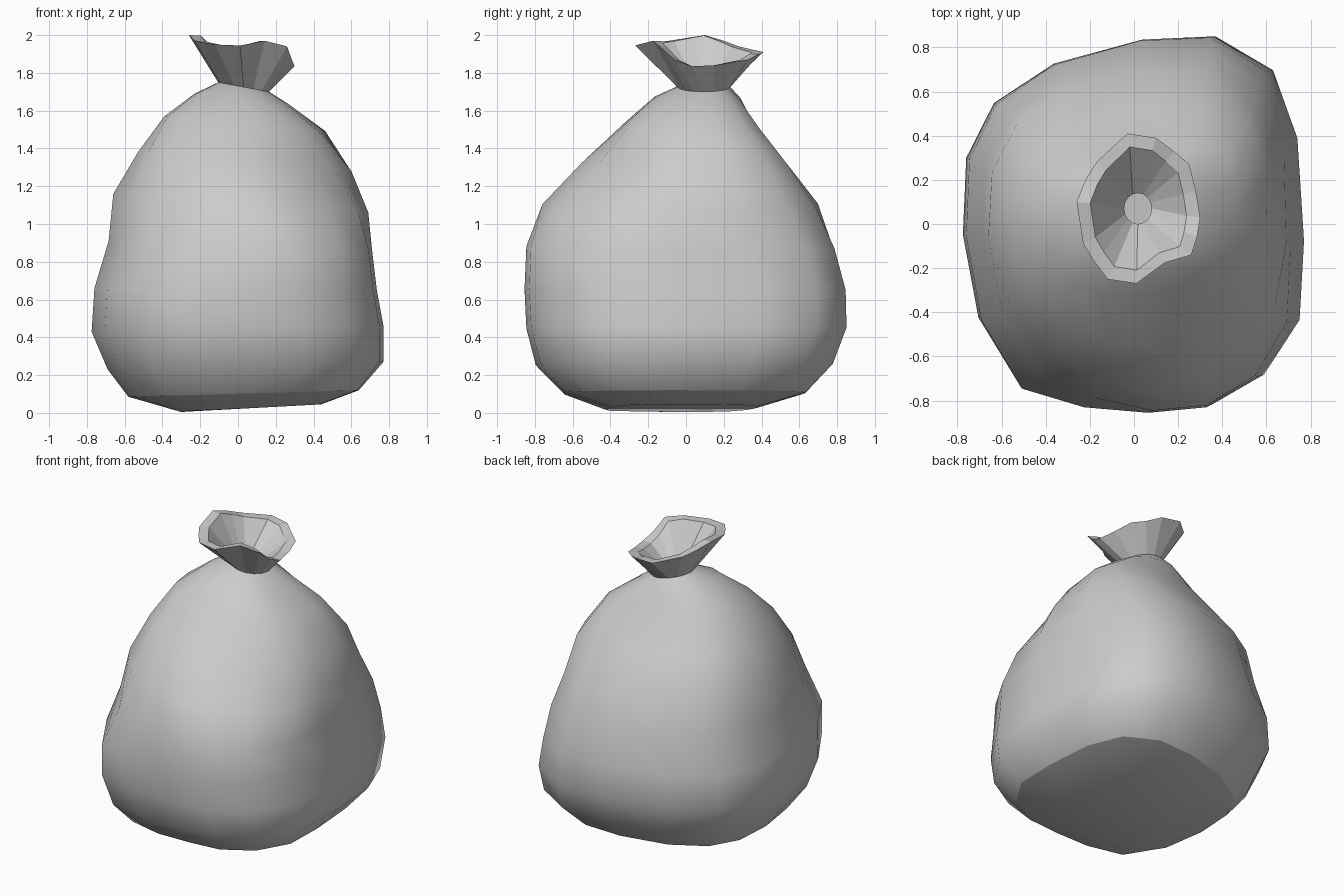
import bpy, bmesh
from math import sin, cos, pi, radians

if "Cube" in bpy.data.objects:
    bpy.data.objects.remove(bpy.data.objects["Cube"])

N = 16
# plan outline of the sack, clockwise from the back
OUTLINE = [(.04, .84), (.37, .855), (.63, .70), (.74, .39), (.77, -.08), (.75, -.44), (.59, -.69), (.35, -.83),
           (.08, -.855), (-.22, -.83), (-.51, -.745), (-.7, -.43), (-.77, -.05), (-.755, .3), (-.63, .55), (-.36, .73)]
# body rings: left x, right x, front y, back y, left z, right z, roundness
RINGS = [(-.30, .44, -.40, .38, .005, .045, .1),
         (-.58, .64, -.65, .64, .085, .12, .1),
         (-.69, .77, -.795, .78, .23, .27, .05),
         (-.775, .77, -.845, .85, .43, .46, 0),
         (-.76, .735, -.855, .845, .66, .65, 0),
         (-.685, .71, -.845, .79, .91, .86, 0),
         (-.66, .69, -.76, .71, 1.16, 1.06, .1),
         (-.53, .60, -.55, .53, 1.38, 1.28, .3),
         (-.39, .44, -.32, .36, 1.57, 1.49, .6),
         (-.23, .26, -.17, .29, 1.69, 1.64, 1),
         (-.105, .165, -.045, .235, 1.75, 1.70, 1)]
# dents and bulges by ring: back right, front right, front left corner
CORNERS = {0: (1, 1, 1.2), 1: (1, 1.03, 1.04), 2: (1, 1, 1.02), 5: (.99, 1, .93), 6: (.96, .92, .90),
           7: (1.08, .82, .99), 8: (1.2, 1.02, 1.08), 9: (1.1, 1.05, 1.1)}
# flared rim of the tied mouth
RIM = [(.1, .39, 1.90), (.18, .33, 1.87), (.25, .27, 1.86), (.28, .15, 1.84), (.30, .03, 1.835),
       (.285, -.06, 1.87), (.26, -.14, 1.94), (.14, -.175, 1.97), (.01, -.27, 1.945), (-.12, -.25, 1.95),
       (-.18, -.17, 1.96), (-.23, -.09, 1.97), (-.26, .1, 2.0), (-.22, .2, 1.97), (-.17, .28, 1.94),
       (-.03, .41, 1.91)]


def body_ring(xl, xr, yf, yb, zl, zr, t, corners=(1, 1, 1)):
    scale = [1] * N
    for c, k in zip((2, 6, 10), corners):
        scale[c] = k
        scale[c - 1] = scale[c + 1] = 1 + (k - 1) * .6
    pts = []
    for i, (ox, oy) in enumerate(OUTLINE):
        a = 2 * pi * i / N
        u = ox / .77 * (1 - t) + sin(a) * t
        v = oy / .855 * (1 - t) + cos(a) * t
        x = (xl + xr) / 2 + u * (xr - xl) / 2 * scale[i]
        y = (yf + yb) / 2 + v * (yb - yf) / 2 * scale[i]
        pts.append((x, y, (zl + zr) / 2 + u * (zr - zl) / 2))
    return pts


rings = [body_ring(*r, CORNERS.get(n, (1, 1, 1))) for n, r in enumerate(RINGS)]
rings.append(RIM)
# inner lip, inner throat and floor of the throat
rings.append([(.02 + (x - .02) * .78, .07 + (y - .07) * .82, z - .002) for x, y, z in RIM])
rings.append(body_ring(-.045, .08, .0, .14, 1.75, 1.72, 1))
rings.append(body_ring(-.045, .08, .0, .14, 1.62, 1.60, 1))

# loft the rings into one closed skin
bm = bmesh.new()
loops = [[bm.verts.new(p) for p in r] for r in rings]
flat = []
for j in range(len(loops) - 1):
    for i in range(N):
        k = (i + 1) % N
        f = bm.faces.new((loops[j][i], loops[j][k], loops[j + 1][k], loops[j + 1][i]))
        if j >= len(RINGS) - 1:
            flat.append(f)
bm.faces.new(loops[0])
flat.append(bm.faces.new(loops[-1]))
# crisp edge around the base
for i in range(N):
    bm.edges.get((loops[1][i], loops[1][(i + 1) % N])).smooth = False
bmesh.ops.recalc_face_normals(bm, faces=bm.faces)
bm.faces.index_update()
flat_ids = [f.index for f in flat]
mesh = bpy.data.meshes.new("tied_sack")
bm.to_mesh(mesh)
bm.free()
sack = bpy.data.objects.new("tied_sack", mesh)
bpy.context.collection.objects.link(sack)

# smooth belly, faceted mouth
bpy.context.view_layer.objects.active = sack
sack.select_set(True)
bpy.ops.object.shade_smooth_by_angle(angle=radians(60), keep_sharp_edges=True)
for i in flat_ids:
    mesh.polygons[i].use_smooth = False
